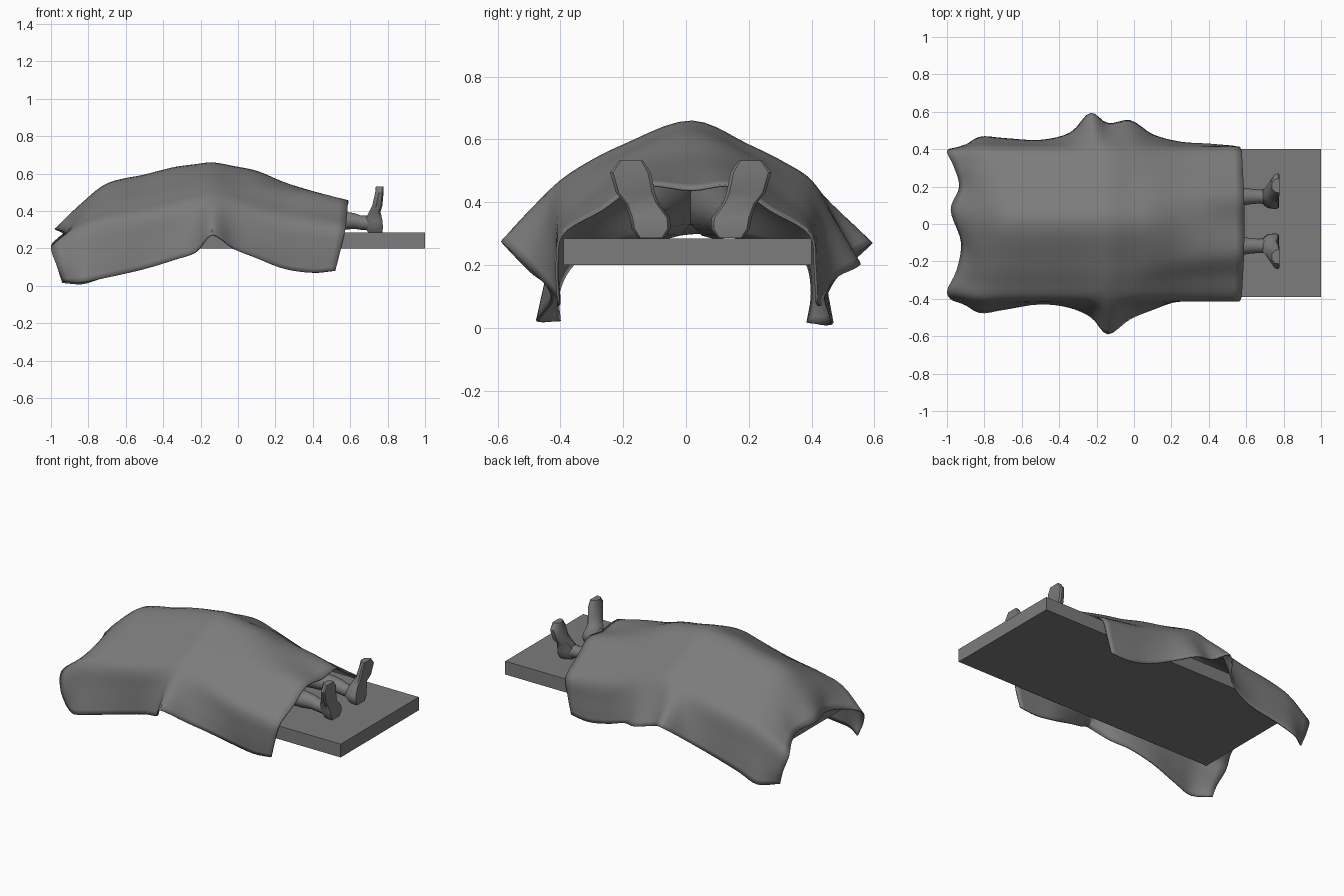
import bpy, bmesh, math
from mathutils import Vector

cube = bpy.data.objects.get("Cube")
if cube:
    bpy.data.objects.remove(cube, do_unlink=True)

grey = bpy.data.materials.new("plain grey")
grey.use_nodes = True
colour = (0.2, 0.2, 0.2, 1)
grey.diffuse_color = colour
grey.node_tree.nodes["Principled BSDF"].inputs["Base Color"].default_value = colour


def finish(name, bm, angle=None):
    """Turn a bmesh into a named grey object, smoothed below the given angle."""
    bmesh.ops.recalc_face_normals(bm, faces=bm.faces)
    mesh = bpy.data.meshes.new(name)
    bm.to_mesh(mesh)
    bm.free()
    mesh.materials.append(grey)
    obj = bpy.data.objects.new(name, mesh)
    bpy.context.collection.objects.link(obj)
    if angle:
        bpy.ops.object.select_all(action='DESELECT')
        obj.select_set(True)
        bpy.context.view_layer.objects.active = obj
        bpy.ops.object.shade_smooth_by_angle(angle=math.radians(angle))
    return obj


def spline(points, steps):
    """Resample a row of points with a curve that passes through each one."""
    ends = [points[0] * 2 - points[1]] + points + [points[-1] * 2 - points[-2]]
    out = []
    for a, b, c, d in zip(ends, ends[1:], ends[2:], ends[3:]):
        # chord-based tangents keep unevenly spaced points free of loops
        ab, bc, cd = [max((q - p).length, 1e-4) ** 0.5 for p, q in ((a, b), (b, c), (c, d))]
        m1 = (c - b) + ((b - a) / ab - (c - a) / (ab + bc)) * bc
        m2 = (c - b) + ((d - c) / cd - (d - b) / (bc + cd)) * bc
        for i in range(steps):
            t = i / steps
            out.append(b + m1 * t + ((c - b) * 3 - m1 * 2 - m2) * t * t
                       + ((b - c) * 2 + m1 + m2) * t ** 3)
    return out + [points[-1]]


def skin(bm, rows, closed=False):
    """Join rows of points into a grid, or into a capped tube when closed."""
    grid = [[bm.verts.new(p) for p in row] for row in rows]
    for r, s in zip(grid, grid[1:]):
        for i in range(len(r) if closed else len(r) - 1):
            j = (i + 1) % len(r)
            bm.faces.new((r[i], r[j], s[j], s[i]))
    if closed:
        bm.faces.new(grid[0])
        bm.faces.new(grid[-1])


# Table slab
bm = bmesh.new()
bmesh.ops.create_cube(bm, size=1)
for v in bm.verts:
    v.co = Vector((0.0625 + v.co.x * 1.875, 0.005 + v.co.y * 0.79, 0.2425 + v.co.z * 0.085))
finish("table_slab", bm)

# Draped sheet: x, ridge height, shoulder height, front hem (y, z), back hem (y, z)
stations = [
    (-.83, .448, .312, .475, .02, .465, .01),
    (-.70, .548, .345, .46, .045, .46, .05),
    (-.50, .595, .375, .43, .09, .45, .10),
    (-.34, .635, .412, .45, .14, .49, .17),
    (-.23, .65, .445, .50, .18, .595, .27),
    (-.14, .66, .47, .59, .275, .54, .23),
    (-.02, .64, .44, .51, .20, .555, .20),
    (.10, .615, .395, .46, .15, .48, .16),
    (.25, .553, .345, .41, .09, .44, .10),
    (.40, .505, .32, .41, .07, .43, .07),
    (.59, .443, .297, .41, .08, .42, .08),
]


def half_section(x, ridge, shoulder, hem_y, hem_z, side, foot):
    """Points from beside the ridge out to the hem on one side."""
    skirt_y = max(0.415, 0.41 + (hem_y - 0.41) * 0.5)
    skirt_z = shoulder + (hem_z - shoulder) * 0.5
    slant = 0.07 if foot else 0
    # the shins lift the cloth beside the middle line towards the foot end
    shin = min(max((x + 0.02) / 0.6, 0), 1)
    mid = ridge + (shoulder - ridge) * (0.4 - 0.48 * shin)
    flank = shoulder + (mid - shoulder) * 0.52
    return [Vector((x - slant * 0.02, side * (0.2 - 0.05 * shin), mid)),
            Vector((x - slant * 0.1, side * (0.31 - 0.04 * shin), flank)),
            Vector((x - slant * 0.25, side * 0.4, shoulder)),
            Vector((x - slant * 0.6, side * skirt_y, skirt_z)),
            Vector((x - slant, side * hem_y, hem_z))]


# The head edge sags between its corners
head = [(-.94, .39, .015), (-.97, .405, .11), (-1, .385, .21), (-.965, .31, .255),
        (-.935, .2, .28), (-.98, .08, .305), (-.925, -.1, .285), (-.95, -.25, .255),
        (-1, -.36, .205), (-.97, -.41, .11), (-.935, -.405, .02)]
control = [[Vector(p) for p in head]]
for x, ridge, shoulder, fy, fz, by, bz in stations:
    foot = x > 0.5
    back = half_section(x, ridge, shoulder, by, bz, 1, foot)
    front = half_section(x, ridge, shoulder, fy, fz, -1, foot)
    control.append(back[::-1] + [Vector((x, 0.02, ridge))] + front)
across = [spline(row, 5) for row in control]
columns = [spline(list(col), 4) for col in zip(*across)]
bm = bmesh.new()
skin(bm, columns)
sheet = finish("draped_sheet", bm, 50)
thick = sheet.modifiers.new("thickness", 'SOLIDIFY')
thick.thickness = 0.008
# thicken towards the inside, whichever way the normals settled
middle = min(sheet.data.polygons, key=lambda p: (p.center - Vector((-.1, 0, .65))).length)
thick.offset = -1 if middle.normal.z > 0 else 1


# Legs and feet, toes turned outwards
for side, label in ((1, "left"), (-1, "right")):
    offset = 0.015

    # Leg, thigh to ankle: x, distance from middle, radius, height
    rows = []
    for x, y, radius, z in ((-.2, .085, .1, .38), (.05, .1, .085, .37), (.3, .125, .06, .35),
                            (.56, .132, .05, .348), (.62, .132, .042, .347),
                            (.66, .132, .038, .337), (.72, .132, .04, .335)):
        rows.append([Vector((x, offset + side * y + radius * math.cos(k * math.tau / 12),
                             z + radius * math.sin(k * math.tau / 12))) for k in range(12)])
    bm = bmesh.new()
    skin(bm, rows, True)
    finish(label + "_leg", bm, 50)

    # Foot: height, distance from middle, half width, back x, sole x
    rows = []
    for z, y, half, x0, x1 in ((.286, .126, .04, .695, .772), (.315, .126, .062, .675, .775),
                               (.35, .130, .064, .68, .772), (.395, .155, .054, .70, .762),
                               (.43, .176, .062, .718, .772), (.495, .192, .065, .733, .778),
                               (.532, .19, .038, .737, .778)):
        bevel = (x1 - x0) * 0.4
        ring = [(x1, -.85), (x1, .85), (x1 - bevel * .4, 1), (x0 + bevel, .9),
                (x0, .4), (x0, -.4), (x0 + bevel, -.9), (x1 - bevel * .4, -1)]
        rows.append([Vector((x, offset + side * y + w * half, z)) for x, w in ring])
    bm = bmesh.new()
    skin(bm, rows, True)
    finish(label + "_foot", bm, 40)
